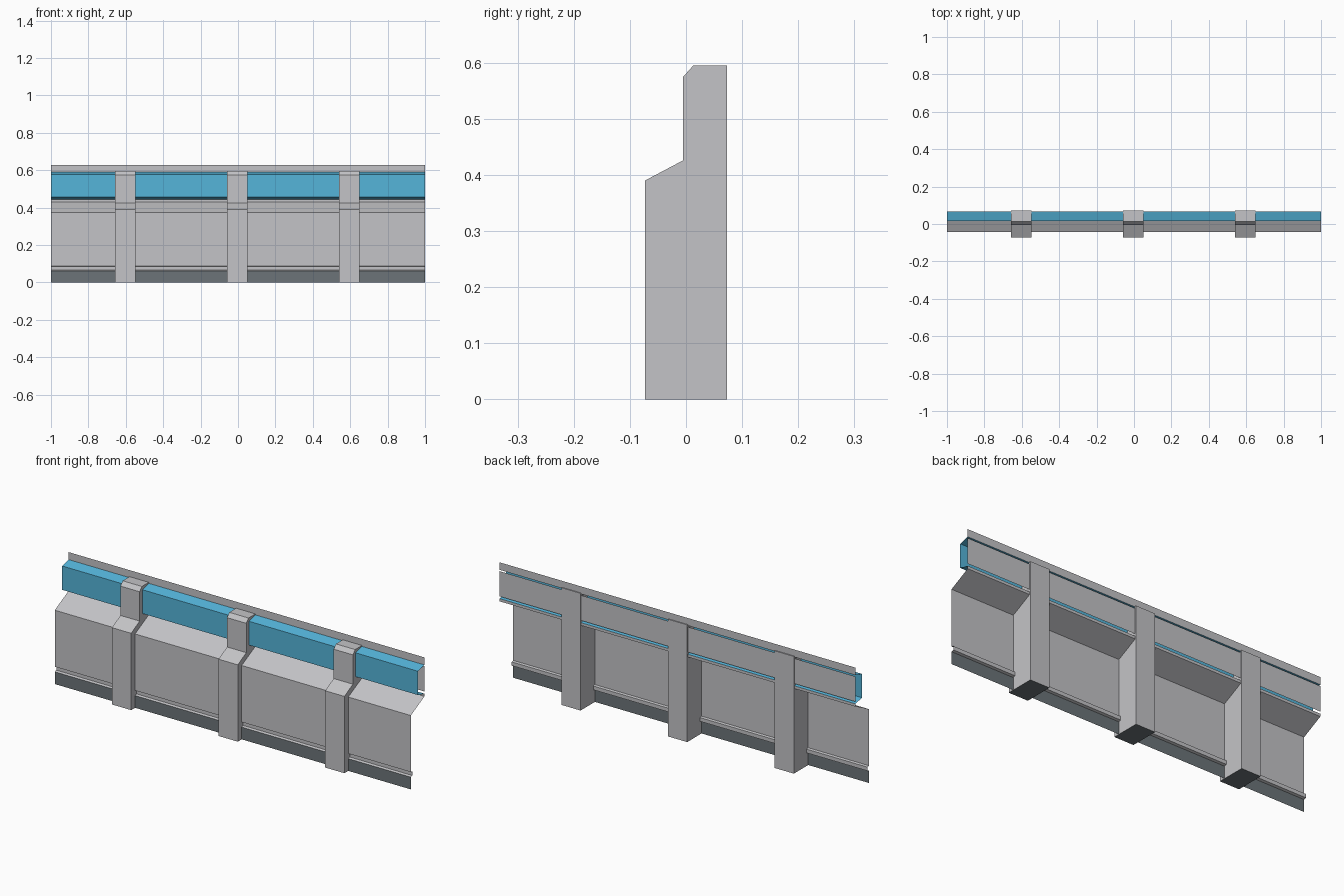
import bpy, bmesh

if "Cube" in bpy.data.objects:
    bpy.data.objects.remove(bpy.data.objects["Cube"])


def material(name, rgb):
    m = bpy.data.materials.new(name)
    m.diffuse_color = (*rgb, 1)
    m.use_nodes = True
    m.node_tree.nodes["Principled BSDF"].inputs["Base Color"].default_value = m.diffuse_color
    return m


GREY = material("light grey", (0.55, 0.55, 0.57))
BLUE = material("sky blue", (0.09, 0.46, 0.70))
DARK = material("dark grey", (0.15, 0.175, 0.19))


def extrude(name, profile, x0, x1, mats, closed=False):
    """Sweep a (y, z) profile along x; closed profiles become capped solids."""
    bm = bmesh.new()
    a = [bm.verts.new((x0, y, z)) for y, z in profile]
    b = [bm.verts.new((x1, y, z)) for y, z in profile]
    n = len(profile)
    for i in range(n if closed else n - 1):
        j = (i + 1) % n
        bm.faces.new((a[i], a[j], b[j], b[i]))
    if closed:
        bm.faces.new(a[::-1])
        bm.faces.new(b)
        bmesh.ops.recalc_face_normals(bm, faces=bm.faces)
        # Undersides of solids take the second material
        for f in bm.faces:
            f.material_index = 1 if f.normal.z < -0.9 and len(mats) > 1 else 0
    me = bpy.data.meshes.new(name)
    bm.to_mesh(me)
    bm.free()
    for m in mats:
        me.materials.append(m)
    ob = bpy.data.objects.new(name, me)
    bpy.context.collection.objects.link(ob)
    return ob


BACK = 0.068    # plane of the rear sheets
FRONT = -0.042  # plane of the lower panel

# Lower panel: dark kick strip, recessed lip, wall, sloped shoulder, short riser
extrude("kick_strip", [(FRONT, 0.062), (FRONT, 0.0)], -1, 1, [DARK])
extrude("lower_panel", [(BACK, 0.444), (BACK, 0.43), (FRONT, 0.375),
                        (FRONT, 0.088), (-0.030, 0.085), (-0.030, 0.066),
                        (FRONT, 0.062)], -1, 1, [GREY])

# Blue channel, open to the rear
extrude("blue_channel", [(BACK, 0.59), (0.017, 0.577), (0.017, 0.456),
                         (BACK, 0.444)], -1, 1, [BLUE])

# Rear sheets with narrow slots above and below
extrude("top_rail", [(BACK, 0.628), (BACK, 0.59)], -1, 1, [GREY])
extrude("back_sheet", [(BACK, 0.583), (BACK, 0.455)], -1, 1, [GREY])

# Stepped support posts with dark undersides
POST = [(-0.073, 0), (-0.073, 0.39), (-0.005, 0.426), (-0.005, 0.575),
        (0.013, 0.595), (0.073, 0.595), (0.073, 0)]
for i, cx in enumerate((-0.603, -0.004, 0.595)):
    extrude(f"post_{i + 1}", POST, cx - 0.054, cx + 0.054, [GREY, DARK], closed=True)
